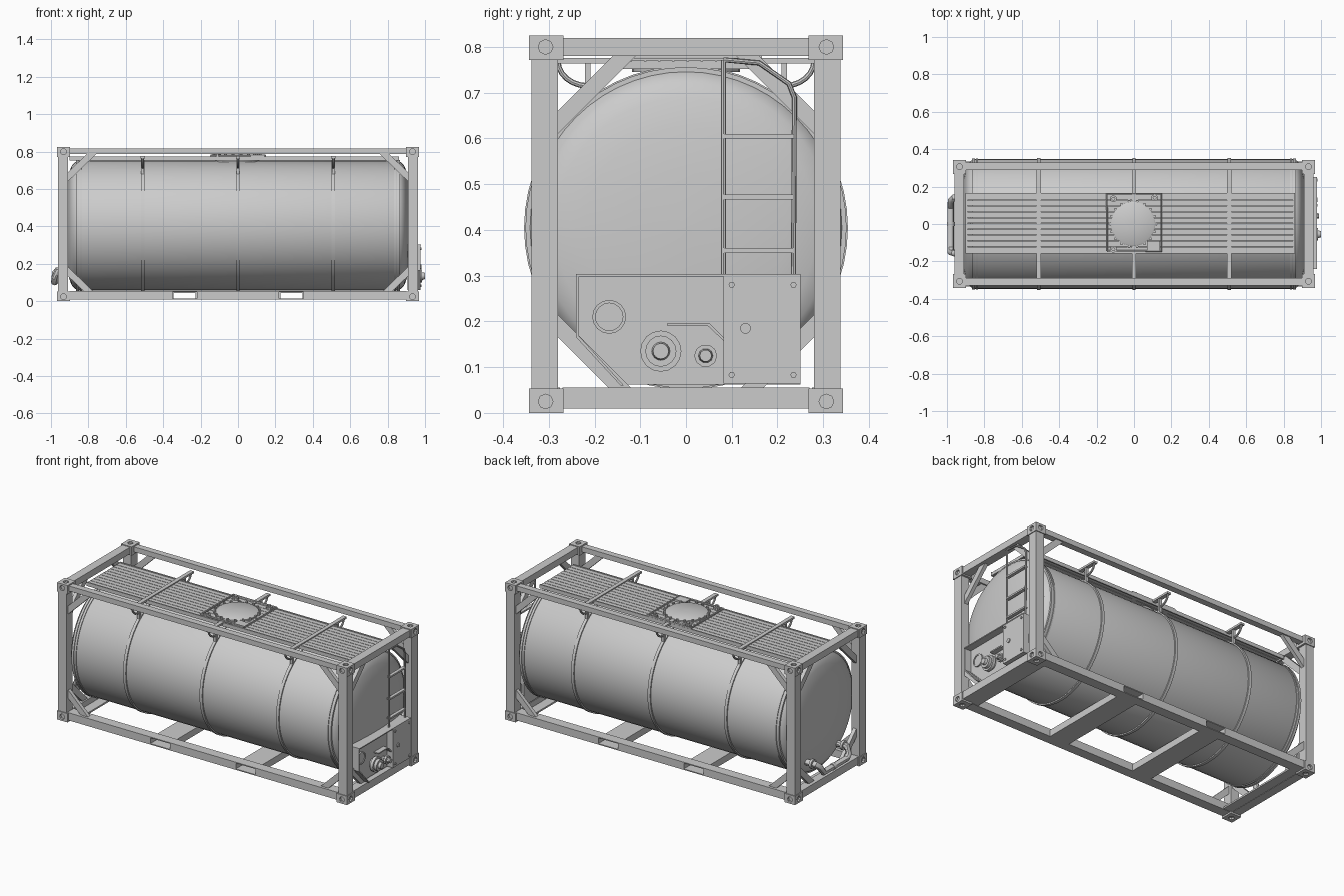
import bpy, bmesh, math
from mathutils import Vector

if "Cube" in bpy.data.objects:
    bpy.data.objects.remove(bpy.data.objects["Cube"])

MID = 0.4125          # mid height, used as mirror plane
TANK_Z, TANK_R = 0.405, 0.347

steel = bpy.data.materials.new("steel_gray")
steel.diffuse_color = (0.6, 0.6, 0.6, 1)
steel.use_nodes = True
steel.node_tree.nodes["Principled BSDF"].inputs["Base Color"].default_value = steel.diffuse_color


def finish(name, bm, mirror="", smooth=False):
    """Turn a bmesh into an object whose origin sits at the frame centre."""
    bmesh.ops.recalc_face_normals(bm, faces=bm.faces)
    bmesh.ops.translate(bm, verts=bm.verts, vec=(0, 0, -MID))
    me = bpy.data.meshes.new(name)
    bm.to_mesh(me)
    bm.free()
    me.materials.append(steel)
    if smooth:
        me.polygons.foreach_set("use_smooth", [True] * len(me.polygons))
        me.set_sharp_from_angle(angle=math.radians(35))
    ob = bpy.data.objects.new(name, me)
    ob.location.z = MID
    bpy.context.collection.objects.link(ob)
    if mirror:
        m = ob.modifiers.new("mirror", "MIRROR")
        m.use_axis = [a in mirror for a in "xyz"]
        m.use_mirror_merge = False
    return ob


def add_box(bm, x0, x1, y0, y1, z0, z1):
    vs = bmesh.ops.create_cube(bm, size=1)["verts"]
    for v in vs:
        v.co = ((x0, x1)[v.co.x > 0], (y0, y1)[v.co.y > 0], (z0, z1)[v.co.z > 0])


def boxes(name, dims, mirror=""):
    bm = bmesh.new()
    for d in dims:
        add_box(bm, *d)
    return finish(name, bm, mirror)


def prism(name, pts, axis, a, b, mirror=""):
    """Extrude a profile: (y, z) points along x, or (x, z) points along y."""
    bm = bmesh.new()
    put = (lambda t, p: (t, p[0], p[1])) if axis == "x" else (lambda t, p: (p[0], t, p[1]))
    f = bm.faces.new([bm.verts.new(put(a, p)) for p in pts])
    ext = bmesh.ops.extrude_face_region(bm, geom=[f])["geom"]
    off = Vector(put(b - a, (0, 0)))
    bmesh.ops.translate(bm, vec=off, verts=[g for g in ext if isinstance(g, bmesh.types.BMVert)])
    return finish(name, bm, mirror)


def add_lathe(bm, prof, cu, cv, axis="x", n=16):
    """Revolve (position, radius) points around an axis through (cu, cv)."""
    put = {"x": lambda t, u, v: (t, u, v), "y": lambda t, u, v: (v, t, u),
           "z": lambda t, u, v: (u, v, t)}[axis]
    rings = [[bm.verts.new(put(t, cu + r * math.cos(2 * math.pi * i / n),
                               cv + r * math.sin(2 * math.pi * i / n))) for i in range(n)]
             for t, r in prof]
    for A, B in zip(rings, rings[1:]):
        for i in range(n):
            j = (i + 1) % n
            bm.faces.new((A[i], A[j], B[j], B[i]))
    bm.faces.new(rings[0])
    bm.faces.new(rings[-1])


def lathe(name, prof, cu, cv, axis="x", n=16, mirror="", smooth=True):
    bm = bmesh.new()
    add_lathe(bm, prof, cu, cv, axis, n)
    return finish(name, bm, mirror, smooth)


def tube(name, paths, r, mirror="", res=2):
    """Round bars following polyline paths."""
    cu = bpy.data.curves.new(name, "CURVE")
    cu.dimensions, cu.bevel_depth, cu.bevel_resolution, cu.use_fill_caps = "3D", r, res, True
    for path in paths:
        sp = cu.splines.new("POLY")
        sp.points.add(len(path) - 1)
        for p, c in zip(sp.points, path):
            p.co = (*c, 1)
    tmp = bpy.data.objects.new(name + "_path", cu)
    bpy.context.collection.objects.link(tmp)
    dg = bpy.context.evaluated_depsgraph_get()
    me = bpy.data.meshes.new_from_object(tmp.evaluated_get(dg))
    bm = bmesh.new()
    bm.from_mesh(me)
    bpy.data.objects.remove(tmp)
    return finish(name, bm, mirror, True)


# corner castings with shallow lifting holes on the three outer sides
casting = boxes("corner_castings", [(0.897, 0.967, 0.268, 0.343, 0.772, 0.825)])
bm = bmesh.new()
add_lathe(bm, [(0.955, 0.016), (1.0, 0.016)], 0.307, 0.800, "x", 8)
add_lathe(bm, [(0.331, 0.016), (0.4, 0.016)], 0.800, 0.933, "y", 8)
add_lathe(bm, [(0.815, 0.016), (0.9, 0.016)], 0.933, 0.307, "z", 8)
cutter = finish("casting_cutter", bm)
cutter.hide_render = True
mod = casting.modifiers.new("holes", "BOOLEAN")
mod.object, mod.operation, mod.solver = cutter, "DIFFERENCE", "EXACT"
bpy.context.view_layer.objects.active = casting
bpy.ops.object.modifier_apply(modifier="holes")
bpy.data.objects.remove(cutter)
mir = casting.modifiers.new("mirror", "MIRROR")
mir.use_axis = (True, True, True)

# frame posts and rails
boxes("corner_posts", [(0.908, 0.962, 0.28, 0.338, 0.05, 0.776)], "xy")
boxes("top_end_rails", [(0.908, 0.96, -0.27, 0.27, 0.78, 0.82)], "x")
boxes("bottom_end_rails", [(0.908, 0.96, -0.27, 0.27, 0.01, 0.056),
                           (0.85, 0.908, -0.28, 0.28, 0.012, 0.022)], "x")
boxes("top_side_rails", [(-0.9, 0.9, 0.29, 0.328, 0.786, 0.817)], "y")
solid = [(-0.9, -0.35), (-0.22, 0.22), (0.22, 0.35)][:2] + [(0.35, 0.9)]
boxes("bottom_side_rails",
      [(a, b, 0.275, 0.335, 0.01, 0.056) for a, b in solid]
      + [(a, a + 0.13, 0.275, 0.335, z, z + 0.006) for a in (-0.35, 0.22) for z in (0.01, 0.05)], "y")

# hollow fork pockets running across the base
boxes("fork_pockets", [(0.22, 0.35, -0.275, 0.275, 0.010, 0.015), (0.22, 0.35, -0.275, 0.275, 0.045, 0.05),
                       (0.22, 0.226, -0.275, 0.275, 0.015, 0.045), (0.344, 0.35, -0.275, 0.275, 0.015, 0.045)], "x")

# diagonal corner braces in the side and end frames
prism("side_braces", [(0.915, 0.635), (0.915, 0.685), (0.805, 0.79), (0.755, 0.79)], "y", 0.298, 0.32, "xyz")
prism("end_braces", [(0.285, 0.605), (0.285, 0.655), (0.155, 0.785), (0.105, 0.785)], "x", 0.918, 0.94, "xyz")

# tank with dished heads, and its bands
half = [(0.85, TANK_R), (0.872, 0.338), (0.89, 0.318), (0.902, 0.285), (0.914, 0.22), (0.922, 0.12), (0.925, 0.01)]
lathe("tank", [(-x, r) for x, r in reversed(half)] + half, 0, TANK_Z, n=56)
bm = bmesh.new()
for x, w in ((-0.858, 0.007), (-0.84, 0.005), (-0.51, 0.009), (0, 0.009), (0.51, 0.009), (0.84, 0.005), (0.858, 0.007)):
    R = 0.354 if abs(x) < 0.6 else 0.351
    add_lathe(bm, [(x - w, 0.335), (x - w, R), (x + w, R), (x + w, 0.335)], 0, TANK_Z, n=56)
finish("tank_bands", bm, smooth=True)

# walkway of lengthwise slats with edge trims
boxes("walkway_slats", [(-0.9, 0.86, -0.15 + i * 0.031, -0.122 + i * 0.031, 0.760, 0.770) for i in range(10)])
boxes("walkway_edges", [(-0.9, 0.86, y, y + 0.008, 0.752, 0.774) for y in (-0.158, 0.158)]
      + [(x, x + 0.01, -0.158, 0.166, 0.752, 0.768) for x in (-0.9, 0.85)])

# walkway cross supports with curved brackets
for i, x in enumerate((-0.51, 0, 0.51)):
    boxes(f"walkway_support_{i + 1}", [(x - 0.012, x + 0.012, -0.29, 0.29, 0.764, 0.776),
                                       (x - 0.008, x + 0.008, 0.209, 0.221, 0.66, 0.765),
                                       (x - 0.008, x + 0.008, -0.221, -0.209, 0.66, 0.765)])
    arc = [(x, 0.215 + 0.065 * math.sin(a * math.pi / 12), 0.77 - 0.055 * math.cos(a * math.pi / 12)) for a in range(7)]
    tube(f"support_bracket_{i + 1}", [arc], 0.006, "y")

# manhole lid with bolts, surround frame and fittings
lathe("manhole_lid", [(0.745, 0.118), (0.778, 0.118), (0.782, 0.112), (0.784, 0.01)], -0.005, 0, "z", 32)
bm = bmesh.new()
for i in range(18):
    a = 2 * math.pi * i / 18
    add_lathe(bm, [(0.765, 0.008), (0.786, 0.008)], -0.005 + 0.123 * math.cos(a), 0.123 * math.sin(a), "z", 6)
finish("manhole_bolts", bm)
c = 0.145
tube("manhole_surround", [[(-c, -c, 0.778), (c, -c, 0.778), (c, 0.162, 0.778), (-c, 0.162, 0.778), (-c, -c, 0.778)]], 0.006)
bm = bmesh.new()
for px, py in ((-0.11, -0.135), (-0.11, 0.135), (0.11, 0.14)):
    add_lathe(bm, [(0.76, 0.018), (0.785, 0.018), (0.785, 0.01), (0.795, 0.01)], px, py, "z", 10)
add_box(bm, 0.07, 0.14, -0.15, -0.09, 0.765, 0.78)
finish("manhole_fittings", bm)

# ladder on the valve end
X = 0.948
tube("ladder_rails", [[(X, 0.082, 0.30), (X, 0.082, 0.772)],
                      [(X, 0.235, 0.30), (X, 0.237, 0.69), (X, 0.225, 0.72), (X, 0.16, 0.765), (X, 0.082, 0.772)]], 0.0055)
boxes("ladder_rungs", [(X - 0.012, X + 0.008, 0.082, 0.235, z - 0.005, z + 0.005) for z in (0.355, 0.472, 0.605)])

# valve cabinet: back panel, hood, side lips and door box
prism("cabinet_back", [(-0.235, 0.30), (-0.235, 0.165), (-0.14, 0.062), (0.25, 0.062), (0.25, 0.30)], "x", 0.905, 0.935)
boxes("cabinet_hood", [(0.905, 0.978, -0.24, 0.25, 0.298, 0.304), (0.905, 0.975, -0.24, -0.234, 0.165, 0.30)])
prism("cabinet_slope", [(-0.24, 0.165), (-0.143, 0.06), (-0.136, 0.06), (-0.233, 0.167)], "x", 0.905, 0.975)
boxes("cabinet_door", [(0.93, 0.976, 0.082, 0.25, 0.064, 0.298)])
prism("valve_plate", [(-0.04, 0.19), (-0.04, 0.197), (0.05, 0.197), (0.082, 0.165), (0.082, 0.158), (0.048, 0.19)],
      "x", 0.935, 0.965)
bm = bmesh.new()
for y in (0.1, 0.235):
    for z in (0.083, 0.28):
        add_lathe(bm, [(0.97, 0.007), (0.982, 0.007)], y, z, n=6)
add_lathe(bm, [(0.97, 0.012), (0.982, 0.012)], 0.13, 0.185, n=10)
finish("door_bolts", bm)

# outlet valves and gauge
lathe("gauge", [(0.93, 0.037), (0.944, 0.037), (0.944, 0.03), (0.94, 0.03)], -0.168, 0.21, n=16)
lathe("main_outlet", [(0.92, 0.03), (0.95, 0.03), (0.95, 0.045), (0.968, 0.045), (0.968, 0.034), (0.985, 0.034),
                      (0.985, 0.02), (1.0, 0.017)], -0.055, 0.135, n=16)
lathe("small_outlet", [(0.92, 0.015), (0.955, 0.015), (0.955, 0.025), (0.97, 0.025), (0.97, 0.016),
                       (0.99, 0.013)], 0.043, 0.125, n=10)

# steam pipes and flanges on the opposite end
tube("heating_pipe", [[(-0.89, 0.14, 0.165), (-0.965, 0.14, 0.165), (-0.978, 0.125, 0.15), (-0.98, 0.09, 0.105),
                       (-0.98, -0.13, 0.105), (-0.98, -0.15, 0.125), (-0.965, -0.155, 0.165), (-0.89, -0.155, 0.165)]],
     0.018, res=3)
bm = bmesh.new()
for y in (0.14, -0.155):
    add_lathe(bm, [(-0.95, 0.028), (-0.935, 0.028)], y, 0.165, n=12)
add_lathe(bm, [(-0.01, 0.02), (0.01, 0.02)], 0.105, -0.98, "y", 12)
finish("pipe_flanges", bm, smooth=True)
